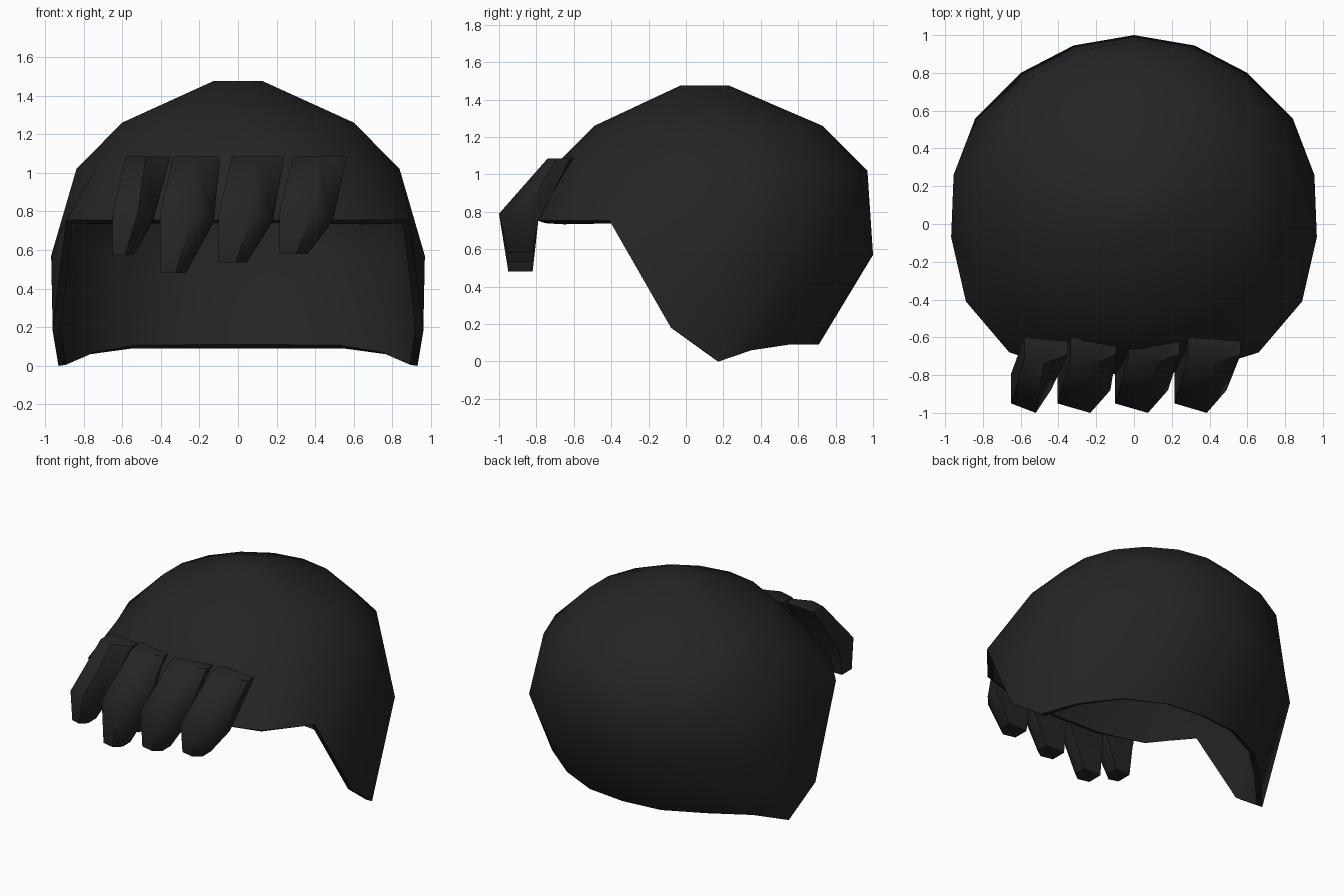
import bpy, bmesh, math

if "Cube" in bpy.data.objects:
    bpy.data.objects.remove(bpy.data.objects["Cube"])

black = bpy.data.materials.new("soft black")
black.diffuse_color = (0.018, 0.018, 0.018, 1)
black.use_nodes = True
black.node_tree.nodes["Principled BSDF"].inputs["Base Color"].default_value = black.diffuse_color


def make_object(name, bm, angle, thickness=0):
    bmesh.ops.recalc_face_normals(bm, faces=bm.faces[:])
    mesh = bpy.data.meshes.new(name)
    bm.to_mesh(mesh)
    bm.free()
    mesh.materials.append(black)
    obj = bpy.data.objects.new(name, mesh)
    bpy.context.collection.objects.link(obj)
    bpy.context.view_layer.objects.active = obj
    obj.select_set(True)
    if thickness:
        mod = obj.modifiers.new("shell", 'SOLIDIFY')
        mod.thickness = thickness
        mod.offset = -1
        bpy.ops.object.modifier_apply(modifier=mod.name)
    obj.data.polygons.foreach_set("use_smooth", [True] * len(obj.data.polygons))
    obj.data.set_sharp_from_angle(angle=math.radians(angle))
    obj.select_set(False)
    return obj


def mirrored(half):
    """Half outline from back (x=0) round to its last point, closed over x=0."""
    return half + [(-x, y, z) for x, y, z in reversed(half[1:]) if x > 0]


# Hair cap: 18-sided rings, 20 degrees apart, starting at the back
def circle(r, cy, z):
    return [(r * math.sin(math.radians(20 * i)), cy + r * math.cos(math.radians(20 * i)), z)
            for i in range(18)]


brow = [(0, 1, .57), (.32, .945, .57), (.6, .8, .57), (.84, .56, .57), (.955, .26, .57),
        (.968, -.07, .57), (.89, -.41, .755), (.66, -.68, .755), (.34, -.78, .755), (0, -.8, .755)]
nape = [(0, .71, .09), (.28, .68, .09), (.55, .55, .09), (.77, .35, .06),
        (.93, .175, 0), (.96, -.08, .18)]

bm = bmesh.new()
rings = [[bm.verts.new(p) for p in ring] for ring in
         (circle(.13, .1, 1.475), circle(.61, .12, 1.26), circle(.85, .12, 1.02), mirrored(brow))]
bm.faces.new(rings[0])
for a, b in zip(rings, rings[1:]):
    for i in range(18):
        j = (i + 1) % 18
        bm.faces.new((a[i], a[j], b[j], b[i]))
# Lower back and side flaps, ending in a slanted triangle beside the face opening
right = [bm.verts.new(p) for p in nape]
left = [right[0]] + [bm.verts.new((-x, y, z)) for x, y, z in nape[1:]]
for side, sign in ((right, 1), (left, -1)):
    top = [rings[3][(sign * i) % 18] for i in range(7)]
    for i in range(5):
        bm.faces.new((top[i], top[i + 1], side[i + 1], side[i]))
    bm.faces.new((top[5], top[6], side[5]))
make_object("hair_cap", bm, 60, 0.04)


# Fringe locks: five-sided section swept through root, bend and tip
def lock(name, x0, top_w, bend_w, tip_w, tip_z):
    root = [(.07, -.71), (.07 + top_w * .45, -.74), (.07 + top_w, -.69),
            (.07 + top_w, -.62), (.07, -.6)]
    bend = [(0, -.95), (bend_w * .62, -1), (bend_w, -.88), (bend_w, -.79), (0, -.79)]
    tip = [(0, -.93), (tip_w * .6, -.95), (tip_w, -.91), (tip_w, -.82), (0, -.82)]
    bm = bmesh.new()
    loops = []
    for section, heights in ((root, [1.085] * 5), (bend, [.79, .79, .76, .75, .76]),
                             (tip, [tip_z] * 5)):
        loops.append([bm.verts.new((x0 + x, y, z)) for (x, y), z in zip(section, heights)])
    bm.faces.new(loops[0])
    bm.faces.new(loops[2])
    for a, b in zip(loops, loops[1:]):
        for i in range(5):
            j = (i + 1) % 5
            bm.faces.new((a[i], a[j], b[j], b[i]))
    make_object(name, bm, 50)


for n, args in enumerate([(-.65, .23, .21, .11, .575), (-.405, .24, .28, .135, .48),
                          (-.1, .27, .28, .145, .535), (.215, .28, .275, .145, .58)]):
    lock("fringe_lock_%d" % (n + 1), *args)
